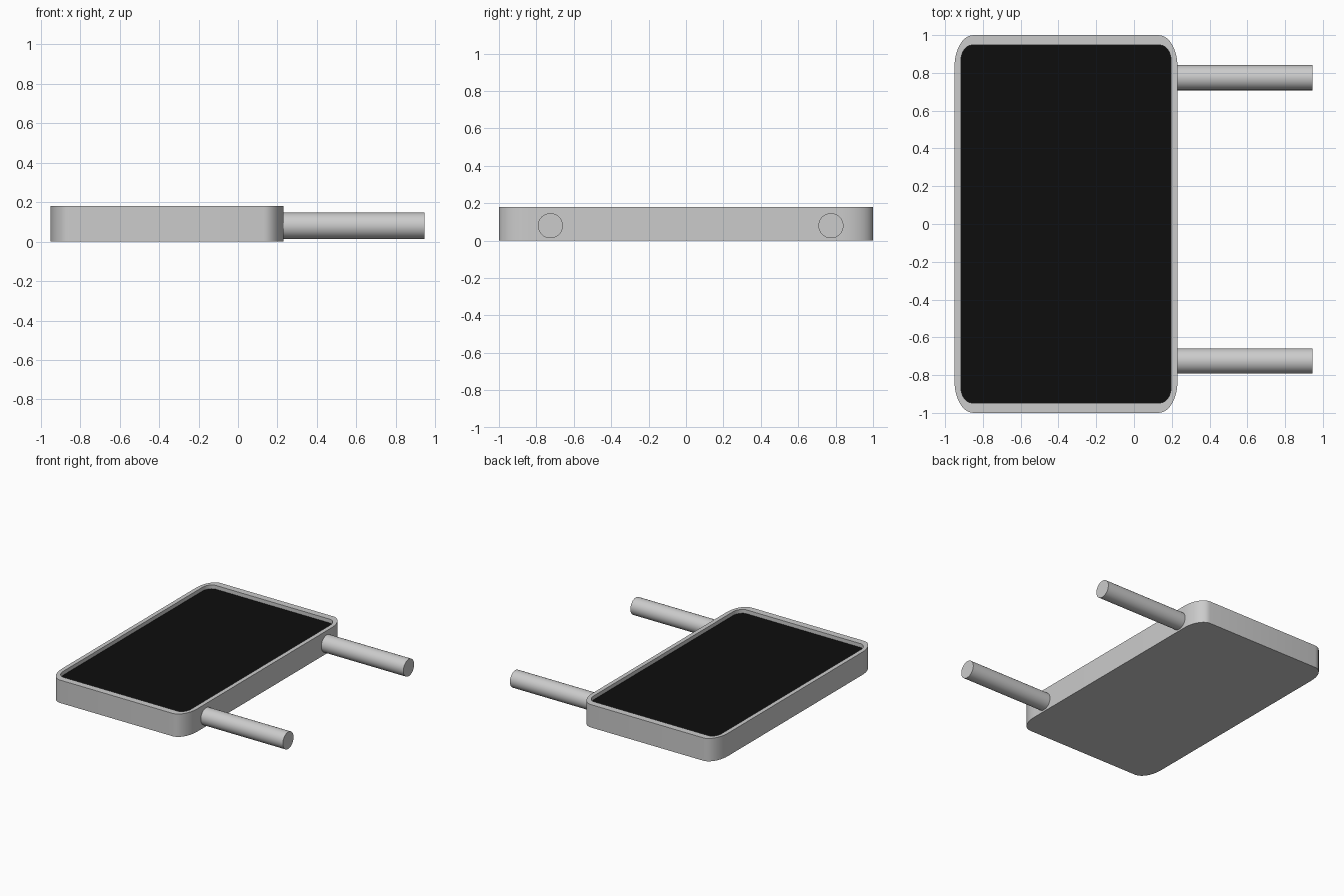
import bpy, bmesh, math
from mathutils import Matrix

if "Cube" in bpy.data.objects:
    bpy.data.objects.remove(bpy.data.objects["Cube"])

CX = -0.36  # centre of the tray in x


def rounded(hx, hy, rx, ry, n=10):
    """Outline of a rectangle with elliptical corners."""
    pts = []
    for q, (sx, sy) in enumerate([(1, 1), (-1, 1), (-1, -1), (1, -1)]):
        for i in range(n + 1):
            a = (q + i / n) * math.pi / 2
            pts.append((CX + sx * (hx - rx) + rx * math.cos(a),
                        sy * (hy - ry) + ry * math.sin(a)))
    return pts


def finish(bm, name, angle=35):
    bmesh.ops.recalc_face_normals(bm, faces=bm.faces)
    me = bpy.data.meshes.new(name)
    bm.to_mesh(me)
    bm.free()
    ob = bpy.data.objects.new(name, me)
    bpy.context.collection.objects.link(ob)
    bpy.ops.object.select_all(action='DESELECT')
    ob.select_set(True)
    bpy.context.view_layer.objects.active = ob
    bpy.ops.object.shade_smooth_by_angle(angle=math.radians(angle))
    return ob


outer = rounded(0.59, 1.0, 0.10, 0.165)
inner = rounded(0.557, 0.947, 0.06, 0.085)
TOP, FLOOR = 0.18, 0.15

# Tray body: base, outer wall, flat rim and inner wall
bm = bmesh.new()
rings = [[bm.verts.new((x, y, z)) for x, y in outline]
         for outline, z in [(outer, 0), (outer, TOP), (inner, TOP), (inner, FLOOR)]]
bm.faces.new(rings[0])
for a, b in zip(rings, rings[1:]):
    for i in range(len(a)):
        j = (i + 1) % len(a)
        bm.faces.new((a[i], a[j], b[j], b[i]))
finish(bm, "tray_body")

# Black panel closing the recess
bm = bmesh.new()
bm.faces.new([bm.verts.new((x, y, FLOOR)) for x, y in inner])
panel = finish(bm, "black_panel")
if panel.data.polygons[0].normal.z < 0:
    panel.data.flip_normals()
black = bpy.data.materials.new("black")
black.diffuse_color = (0.004, 0.004, 0.004, 1)
black.use_nodes = True
black.node_tree.nodes["Principled BSDF"].inputs["Base Color"].default_value = black.diffuse_color
panel.data.materials.append(black)

# Two round rods sticking out of the right side
X0, X1 = 0.22, 0.945
for name, y in (("back_rod", 0.775), ("front_rod", -0.725)):
    bm = bmesh.new()
    bmesh.ops.create_cone(bm, cap_ends=True, segments=32, radius1=0.067,
                          radius2=0.067, depth=X1 - X0,
                          matrix=Matrix.Translation(((X0 + X1) / 2, y, 0.08))
                          @ Matrix.Rotation(math.pi / 2, 4, 'Y'))
    finish(bm, name)
